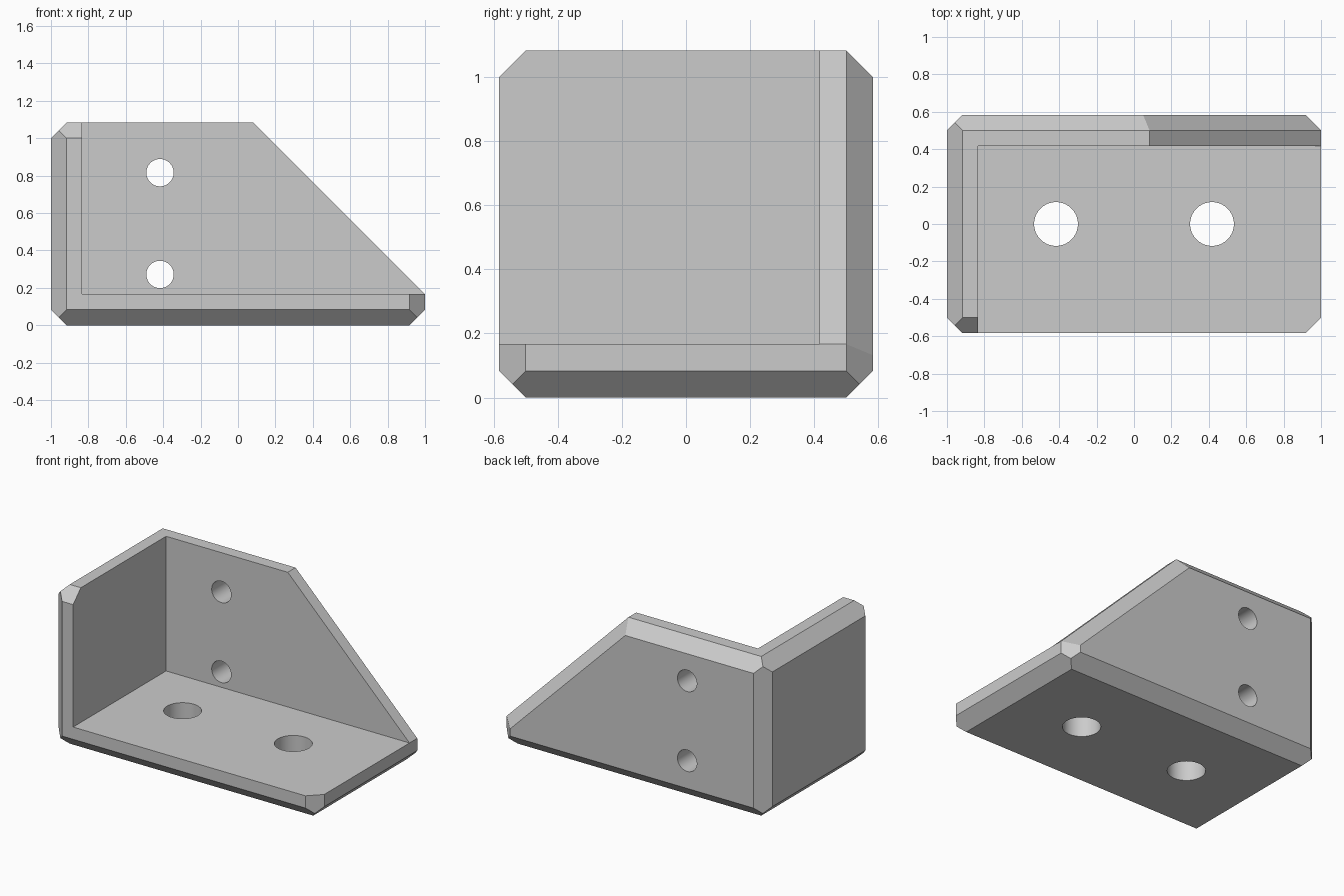
import bpy, bmesh, math
from itertools import combinations, product
from mathutils import Vector

cube = bpy.data.objects.get("Cube")
if cube:
    bpy.data.objects.remove(cube, do_unlink=True)

HALF_X, HALF_Y, HEIGHT = 1.0, 7 / 12, 13 / 12
CHAMFER, WALL = 1 / 12, 1 / 6

grey = bpy.data.materials.new("plain grey")
grey.use_nodes = True
colour = (0.6, 0.6, 0.6, 1)
grey.diffuse_color = colour
grey.node_tree.nodes["Principled BSDF"].inputs["Base Color"].default_value = colour


def add_box(name, low, high):
    low, high = Vector(low), Vector(high)
    bpy.ops.mesh.primitive_cube_add(size=1, location=(low + high) / 2)
    obj = bpy.context.object
    obj.name = name
    obj.data.transform(obj.matrix_world.inverted() @ obj.matrix_world)
    for v in obj.data.vertices:
        v.co = Vector(a * b for a, b in zip(v.co, high - low))
    return obj


def slice_off(bm, point, normal):
    """Remove everything beyond a plane and cap the cut."""
    geom = bm.verts[:] + bm.edges[:] + bm.faces[:]
    cut = bmesh.ops.bisect_plane(bm, geom=geom, plane_co=point, plane_no=normal,
                                 dist=1e-6, clear_outer=True)["geom_cut"]
    edges = [e for e in cut if isinstance(e, bmesh.types.BMEdge)]
    bmesh.ops.contextual_create(bm, geom=edges)


def cut_with(target, cutter):
    cutter.hide_render = True
    mod = target.modifiers.new("cut", "BOOLEAN")
    mod.operation, mod.solver, mod.object = "DIFFERENCE", "EXACT", cutter
    bpy.context.view_layer.objects.active = target
    bpy.ops.object.modifier_apply(modifier=mod.name)
    bpy.data.objects.remove(cutter, do_unlink=True)


# Solid block with every outer edge chamfered
bracket = add_box("corner_bracket", (-HALF_X, -HALF_Y, 0), (HALF_X, HALF_Y, HEIGHT))
half = Vector((HALF_X, HALF_Y, HEIGHT / 2))
bm = bmesh.new()
bm.from_mesh(bracket.data)
for a, b in combinations(range(3), 2):
    for s, t in product((-1, 1), repeat=2):
        normal, point = Vector(), Vector()
        normal[a], normal[b] = s, t
        point[a], point[b] = s * half[a], t * (half[b] - CHAMFER)
        slice_off(bm, point, normal.normalized())

# Sloping end of the back wall, and the chamfer along its rear edge
slope = Vector((1, 0, 1)).normalized()
corner = Vector((HALF_X, HALF_Y - CHAMFER, WALL - HEIGHT / 2))
slice_off(bm, corner, slope)
slice_off(bm, corner, (slope + Vector((0, 1, 0))).normalized())
bmesh.ops.recalc_face_normals(bm, faces=bm.faces)
bm.to_mesh(bracket.data)
bm.free()
bracket.data.materials.append(grey)

# Hollow that leaves the floor, side wall and back wall
cut_with(bracket, add_box("hollow", (WALL - HALF_X, -2, WALL), (2, HALF_Y - WALL, 2)))


def drill(location, radius, rotation):
    bpy.ops.mesh.primitive_cylinder_add(vertices=64, radius=radius, depth=0.6,
                                        location=location, rotation=rotation)
    cut_with(bracket, bpy.context.object)


# Large floor holes and small back wall holes
for x in (-0.417, 0.417):
    drill((x, 0, 0.08), 0.117, (0, 0, 0))
for z in (0.272, 0.816):
    drill((-0.417, 0.5, z), 0.073, (math.pi / 2, 0, 0))

# Smooth bores, crisp flat faces
bpy.ops.object.select_all(action="DESELECT")
bracket.select_set(True)
bpy.context.view_layer.objects.active = bracket
bpy.ops.object.shade_smooth_by_angle(angle=math.radians(25))
